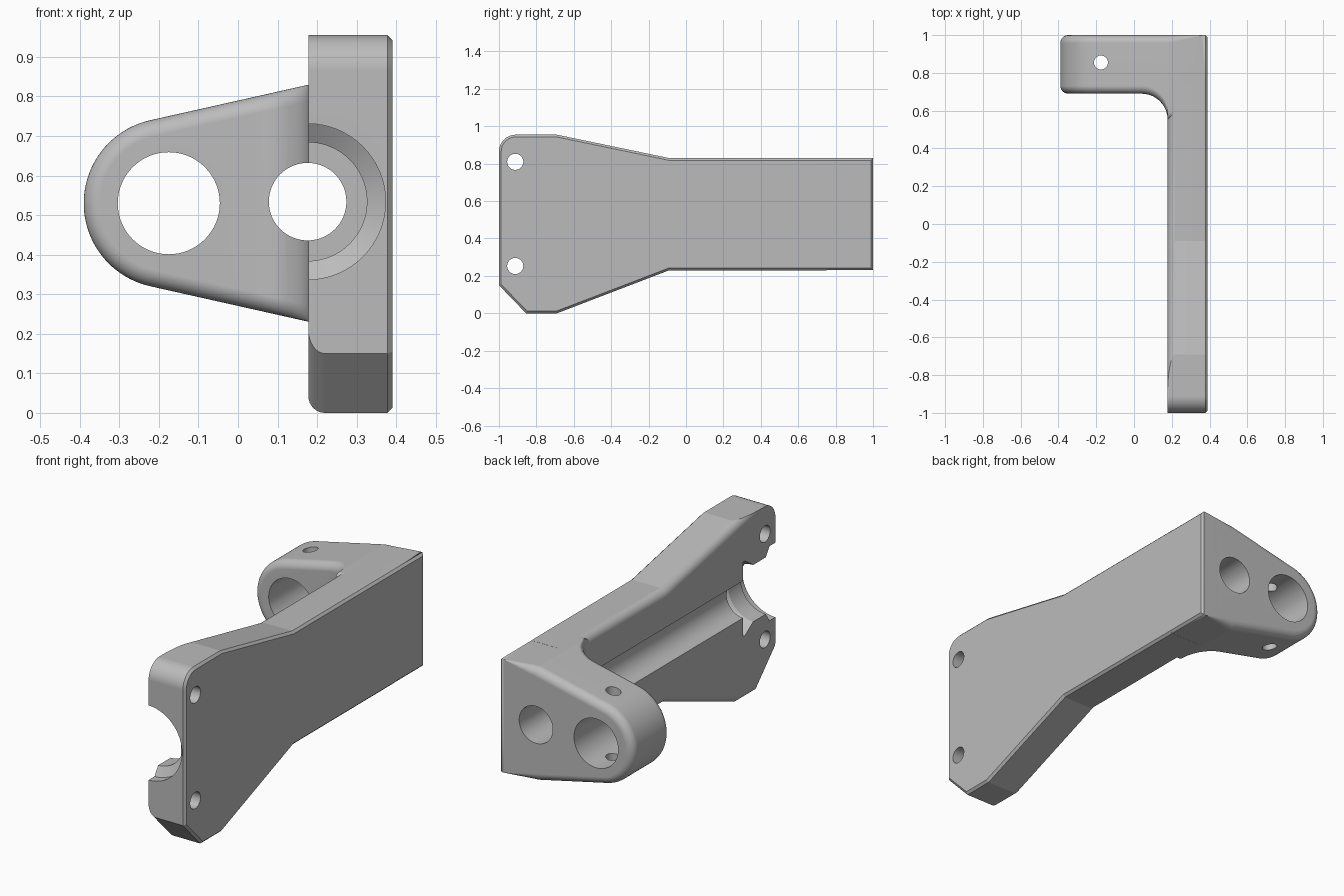
import bpy, bmesh, math
from mathutils import Vector

cube = bpy.data.objects.get("Cube")
if cube:
    bpy.data.objects.remove(cube, do_unlink=True)

# Single grey material
grey = bpy.data.materials.new("plain_grey")
grey.use_nodes = True
grey.diffuse_color = (0.5, 0.5, 0.5, 1)
grey.node_tree.nodes["Principled BSDF"].inputs["Base Color"].default_value = (0.5, 0.5, 0.5, 1)

INNER, OUTER = 0.178, 0.39      # plate thickness range in x
MID = 0.53                      # height of the bore axes
CHAMFER, ROUND, STEPS = 0.012, 0.042, 8


def finish(bm, name):
    bmesh.ops.remove_doubles(bm, verts=bm.verts, dist=1e-5)
    bmesh.ops.recalc_face_normals(bm, faces=bm.faces)
    mesh = bpy.data.meshes.new(name)
    bm.to_mesh(mesh)
    bm.free()
    mesh.materials.append(grey)
    obj = bpy.data.objects.new(name, mesh)
    bpy.context.collection.objects.link(obj)
    return obj


def lathe(name, axis, center, profile, segments=64):
    """Closed solid of revolution; profile holds (position on axis, radius)."""
    bm = bmesh.new()
    direction = Vector(axis)
    u = direction.orthogonal().normalized()
    v = direction.cross(u)
    rings = []
    for pos, radius in profile:
        rings.append([bm.verts.new(Vector(center) + direction * pos + radius * (
            u * math.cos(math.tau * i / segments) + v * math.sin(math.tau * i / segments)))
            for i in range(segments)])
    for a, b in zip(rings, rings[1:]):
        for i in range(segments):
            j = (i + 1) % segments
            bm.faces.new((a[i], a[j], b[j], b[i]))
    bm.faces.new(rings[0])
    bm.faces.new(rings[-1])
    return finish(bm, name)


def boolean(target, other, operation):
    mod = target.modifiers.new(operation, 'BOOLEAN')
    mod.object, mod.operation, mod.solver = other, operation, 'EXACT'
    bpy.ops.object.select_all(action='DESELECT')
    bpy.context.view_layer.objects.active = target
    target.select_set(True)
    bpy.ops.object.modifier_apply(modifier=mod.name)
    bpy.data.objects.remove(other, do_unlink=True)


def build_plate():
    """Side plate: outline in y and z, rounded inside and chamfered outside."""
    corner = [(-0.91 - 0.09 * math.sin(a), 0.865 + 0.09 * math.cos(a))
              for a in [math.pi / 2 * k / STEPS for k in range(STEPS + 1)]]
    outline = [(-1, 0.15), (-0.855, 0), (-0.69, 0), (-0.09, 0.23), (0.75, 0.23),
               (0.75, 0.83), (-0.09, 0.83), (-0.69, 0.955)] + corner
    bm = bmesh.new()
    face = bm.faces.new([bm.verts.new((INNER, y, z)) for y, z in outline])
    ext = bmesh.ops.extrude_face_region(bm, geom=[face])
    moved = [g for g in ext["geom"] if isinstance(g, bmesh.types.BMVert)]
    bmesh.ops.translate(bm, verts=moved, vec=(OUTER - INNER, 0, 0))
    bmesh.ops.recalc_face_normals(bm, faces=bm.faces)

    def rim(x, keep):
        return [e for e in bm.edges
                if all(abs(v.co.x - x) < 1e-5 for v in e.verts)
                and min(v.co.y for v in e.verts) < 0.74
                and keep((e.verts[0].co + e.verts[1].co) / 2)]

    # Outer chamfer everywhere, inner rounding except the front and flat top
    bmesh.ops.bevel(bm, geom=rim(OUTER, lambda c: True), offset=CHAMFER,
                    segments=1, affect='EDGES')
    soft = rim(INNER, lambda c: c.y > -0.7 or (c.z < 0.14 and c.y > -0.99))
    bmesh.ops.bevel(bm, geom=soft, offset=ROUND, segments=STEPS, profile=0.5,
                    affect='EDGES')
    return finish(bm, "bracket_body")


def build_arm():
    """Tapered lug with a round nose, lofted from back to front."""
    nose_x, nose_r, half, end, web = -0.175, 0.215, 0.2995, 0.3895, 0.138
    reach = INNER - nose_x
    tangent = math.atan2(half, reach) + math.acos(nose_r / math.hypot(reach, half))
    start = INNER - web

    def front_y(x):
        if x < start:
            return 0.69
        t = min(x - start, web)
        return 0.69 - web + math.sqrt(max(0, web * web - t * t))

    def back_radius(x):
        return ROUND * max(0, min(1, (0.37 - x) / 0.18))

    def half_profile(inset):
        pts = []
        xs = [end, end - CHAMFER, 0.36, 0.33, 0.29, 0.25, 0.21]
        xs += [start + web * math.cos(math.pi / 2 * k / 10) for k in range(11)]
        xs += [-0.08]
        for x in xs:
            i = inset(x)
            if x > INNER:
                h = half - i - max(0, x - end + CHAMFER)
            else:
                h = (nose_r - i - (x - nose_x) * math.cos(tangent)) / math.sin(tangent)
            pts.append((x, h))
        for k in range(24):
            a = tangent + (math.pi - tangent) * k / 23.5
            r = nose_r - inset(nose_x)
            pts.append((nose_x + r * math.cos(a), r * math.sin(a)))
        return pts

    bm = bmesh.new()
    rings = []

    def add_ring(inset, y_at):
        side = half_profile(inset)
        loop = [(x, h) for x, h in side] + [(x, -h) for x, h in reversed(side)]
        rings.append([bm.verts.new((x, y_at(x), MID + h)) for x, h in loop])

    angles = [math.pi / 2 * k / STEPS for k in range(STEPS + 1)]
    for a in angles:
        add_ring(lambda x: ROUND * (1 - math.sin(a)),
                 lambda x: front_y(x) + ROUND * (1 - math.cos(a)))
    for a in reversed(angles):
        add_ring(lambda x: back_radius(x) * (1 - math.sin(a)),
                 lambda x: 1 - back_radius(x) * (1 - math.cos(a))
                 - max(0, x - end + CHAMFER))
    n = len(rings[0])
    for a, b in zip(rings, rings[1:]):
        for i in range(n):
            j = (i + 1) % n
            bm.faces.new((a[i], a[j], b[j], b[i]))
    for ring in (rings[0], rings[-1]):
        for i in range(n // 2 - 1):
            bm.faces.new((ring[i], ring[i + 1], ring[n - 2 - i], ring[n - 1 - i]))
    return finish(bm, "arm")


body = build_plate()
boolean(body, build_arm(), 'UNION')

# Long channel with a stepped, grooved seat at the front
channel = [(-1.1, 0.197), (-0.95, 0.197), (-0.92, 0.15), (-0.815, 0.15),
           (-0.745, 0.197), (-0.73, 0.197), (-0.73, 0.098), (1.1, 0.098)]
boolean(body, lathe("channel_cutter", (0, 1, 0), (0.176, 0, MID + 0.004), channel), 'DIFFERENCE')

# Main bore, cross pin hole and the two plate screw holes
holes = [("bore_cutter", (0, 1, 0), (-0.175, 0.85, MID), 0.129),
         ("pin_cutter", (0, 0, 1), (-0.175, 0.855, MID), 0.037),
         ("upper_screw_cutter", (1, 0, 0), (0.28, -0.913, 0.81), 0.043),
         ("lower_screw_cutter", (1, 0, 0), (0.28, -0.913, 0.253), 0.043)]
for name, axis, center, radius in holes:
    boolean(body, lathe(name, axis, center, [(-0.5, radius), (0.5, radius)]), 'DIFFERENCE')

# Smooth the curves, keep the flats crisp
bpy.ops.object.select_all(action='DESELECT')
body.select_set(True)
bpy.context.view_layer.objects.active = body
bpy.ops.object.shade_smooth_by_angle(angle=math.radians(11.7))
weighted = body.modifiers.new("even_normals", 'WEIGHTED_NORMAL')
weighted.keep_sharp = True
